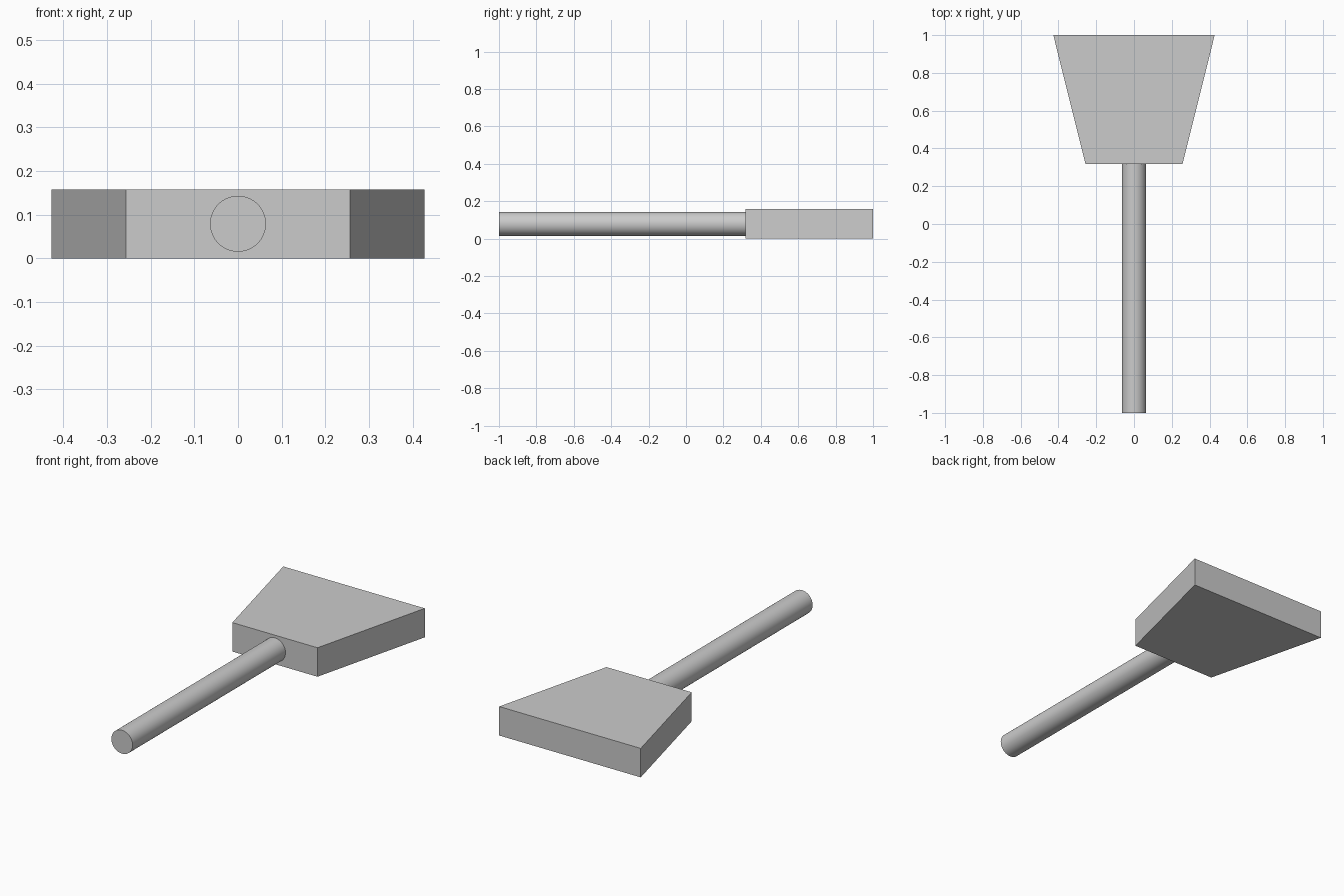
import bpy, bmesh
from math import radians

if "Cube" in bpy.data.objects:
    bpy.data.objects.remove(bpy.data.objects["Cube"])

THICK = 0.158
JOINT_Y = 0.318

# Flared head: trapezoid outline extruded upward
outline = [(-0.257, JOINT_Y), (0.257, JOINT_Y), (0.427, 1.0), (-0.427, 1.0)]
bm = bmesh.new()
base = bm.faces.new([bm.verts.new((x, y, 0)) for x, y in outline])
top = bmesh.ops.extrude_face_region(bm, geom=[base])["geom"]
bmesh.ops.translate(bm, vec=(0, 0, THICK),
                    verts=[v for v in top if isinstance(v, bmesh.types.BMVert)])
bmesh.ops.recalc_face_normals(bm, faces=bm.faces)
mesh = bpy.data.meshes.new("flared_head")
bm.to_mesh(mesh)
bm.free()
bpy.context.collection.objects.link(bpy.data.objects.new("flared_head", mesh))

# Round handle: lies along y, set slightly into the head
end_y = JOINT_Y + 0.005
bpy.ops.mesh.primitive_cylinder_add(
    vertices=64, radius=0.064, depth=end_y + 1.0,
    location=(0, (end_y - 1.0) / 2, THICK / 2), rotation=(radians(90), 0, 0))
handle = bpy.context.object
handle.name = "handle"
bpy.ops.object.shade_smooth_by_angle(angle=radians(30))
